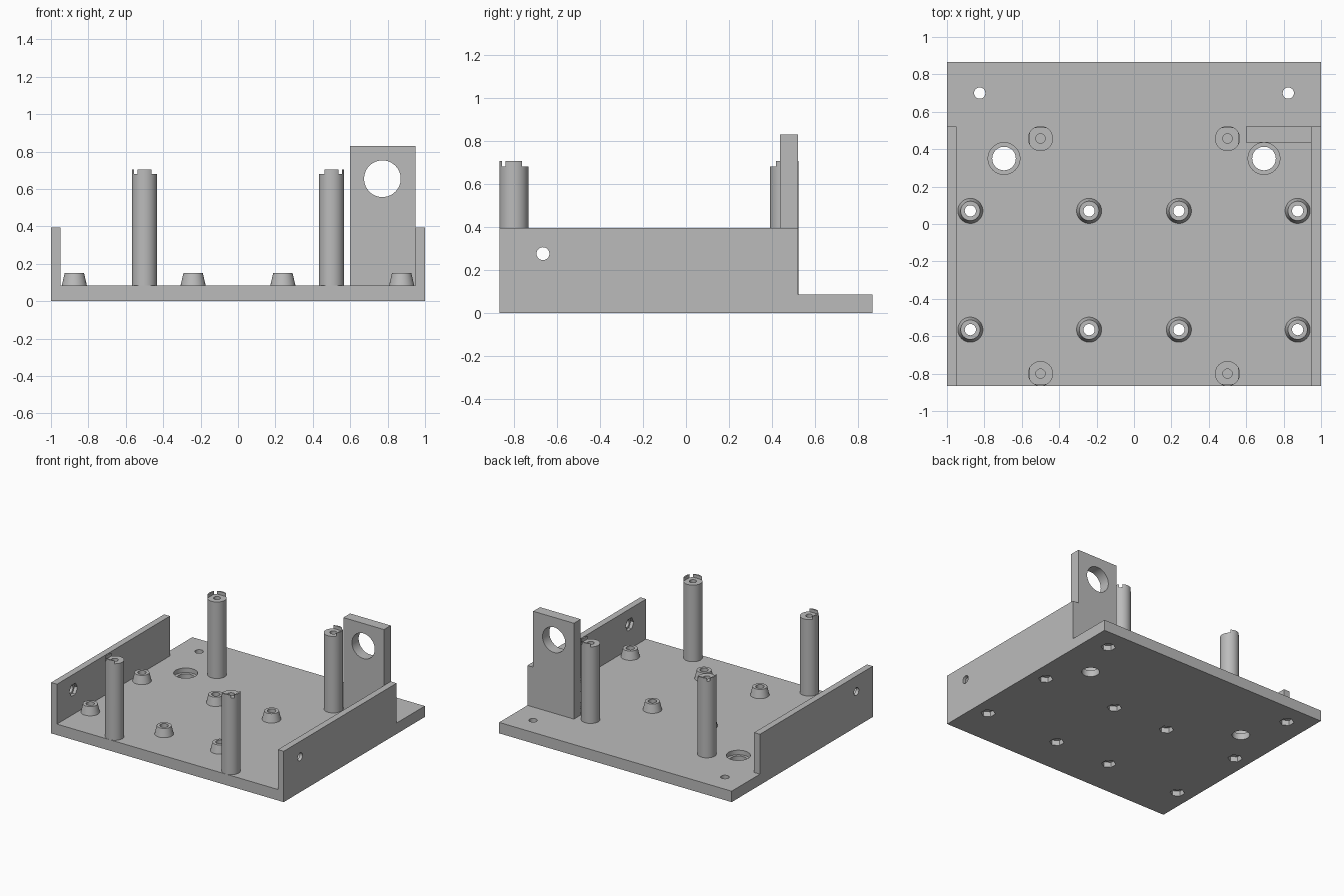
import bpy
import math
from mathutils import Vector

cube = bpy.data.objects.get("Cube")
if cube:
    bpy.data.objects.remove(cube, do_unlink=True)

grey = bpy.data.materials.new("plain grey plastic")
grey.use_nodes = True
GREY = (0.5, 0.5, 0.5, 1)
grey.diffuse_color = GREY
for node in grey.node_tree.nodes:
    if node.type == 'BSDF_PRINCIPLED':
        node.inputs["Base Color"].default_value = GREY

AXIS_ROT = {'Z': (0, 0, 0), 'Y': (math.pi / 2, 0, 0), 'X': (0, math.pi / 2, 0)}


def finish(name):
    ob = bpy.context.object
    ob.name = name
    bpy.ops.object.transform_apply(location=False, rotation=True, scale=True)
    ob.data.materials.clear()
    ob.data.materials.append(grey)
    return ob


def box(name, low, high):
    low, high = Vector(low), Vector(high)
    bpy.ops.mesh.primitive_cube_add(size=1, location=(low + high) / 2)
    bpy.context.object.scale = high - low
    return finish(name)


def rod(name, center, r, depth, axis='Z', sides=48, top=None):
    bpy.ops.mesh.primitive_cone_add(vertices=sides, radius1=r, radius2=r if top is None else top,
                                    depth=depth, location=center, rotation=AXIS_ROT[axis])
    return finish(name)


def cut(target, cutter):
    """Subtract the cutter from the target, then discard it."""
    cutter.hide_render = True
    bpy.ops.object.select_all(action='DESELECT')
    bpy.context.view_layer.objects.active = target
    target.select_set(True)
    mod = target.modifiers.new("cut", 'BOOLEAN')
    mod.operation = 'DIFFERENCE'
    mod.solver = 'EXACT'
    mod.object = cutter
    bpy.ops.object.modifier_apply(modifier=mod.name)
    bpy.data.objects.remove(cutter, do_unlink=True)


def smooth(ob):
    bpy.ops.object.select_all(action='DESELECT')
    bpy.context.view_layer.objects.active = ob
    ob.select_set(True)
    bpy.ops.object.shade_smooth_by_angle(angle=math.radians(30))


FLOOR = 0.085
HALF_Y = 0.867
WALL_IN = 0.95
WALL_BACK = 0.52
SCREW = 0.03

# Base plate
base = box("base_plate", (-1, -HALF_Y, 0), (1, HALF_Y, FLOOR))

# Side walls, each with a screw hole and a wider pocket on the inside
for side, label in ((1, "left"), (-1, "right")):
    xs = sorted((side * WALL_IN, side))
    wall = box(label + "_wall", (xs[0], -HALF_Y, FLOOR), (xs[1], WALL_BACK, 0.395))
    cut(wall, rod("cutter", (side * 0.975, -0.665, 0.275), SCREW, 0.2, 'X'))
    cut(wall, rod("cutter", (side * WALL_IN, -0.665, 0.275), 0.05, 0.05, 'X', sides=6))
    smooth(wall)

# Upright bracket with a round opening
bracket = box("upright_bracket", (0.6, 0.437, FLOOR), (WALL_IN, WALL_BACK, 0.83))
cut(bracket, rod("cutter", (0.772, 0.48, 0.655), 0.098, 0.3, 'Y', sides=64))
smooth(bracket)


def nut_hole(x, y):
    """Screw hole through the base with a nut pocket underneath."""
    cut(base, rod("cutter", (x, y, 0.05), SCREW, 0.3))
    cut(base, rod("cutter", (x, y, 0), 0.052, 0.08, sides=6))


# Tapered standoffs on the floor
for x in (-0.875, -0.24, 0.24, 0.875):
    for y in (-0.565, 0.07):
        nut_hole(x, y)
        boss = rod("standoff", (x, y, FLOOR + 0.0325), 0.067, 0.065, top=0.052)
        cut(boss, rod("cutter", (x, y, 0.1), SCREW, 0.3))
        smooth(boss)

for sx in (-1, 1):
    # Rear mounting holes and counterbored cable holes
    nut_hole(sx * 0.825, 0.7)
    cut(base, rod("cutter", (sx * 0.695, 0.35, 0.05), 0.063, 0.3))
    cut(base, rod("cutter", (sx * 0.695, 0.35, FLOOR), 0.085, 0.07))

    # Tall posts with corner lips on their outer sides and a blind screw hole
    for sy, y in ((-1, -0.8), (1, 0.457)):
        x = sx * 0.5
        post = rod("tall_post", (x, y, (FLOOR + 0.705) / 2), 0.067, 0.705 - FLOOR)
        xs = sorted((x - sx * 0.1, x + sx * 0.055))
        ys = sorted((y - sy * 0.1, y + sy * 0.055))
        cut(post, box("cutter", (xs[0], ys[0], 0.68), (xs[1], ys[1], 0.8)))
        cut(post, rod("cutter", (x, y, 0.65), 0.025, 0.3))
        smooth(post)

smooth(base)
